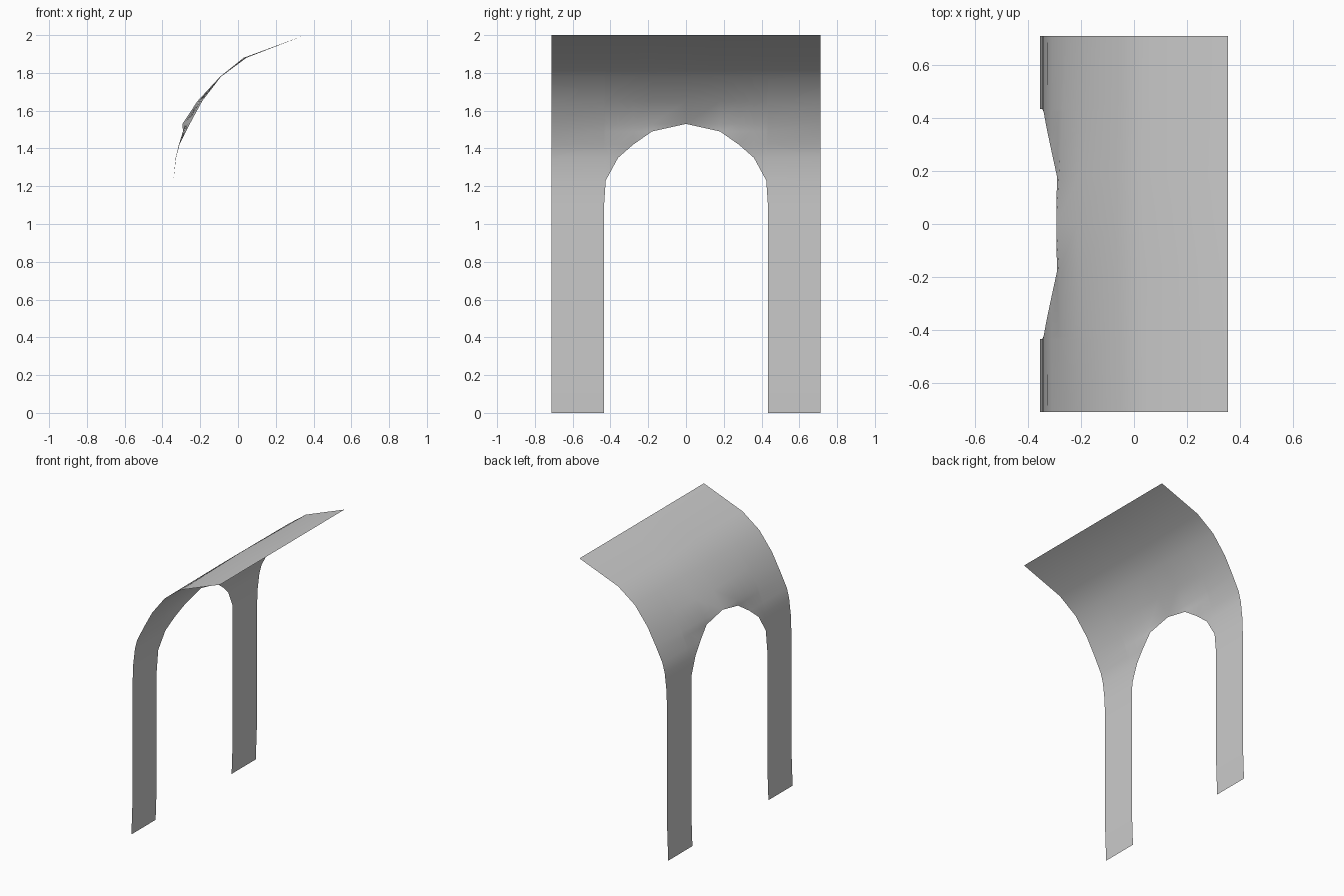
import bpy, bmesh

if "Cube" in bpy.data.objects:
    bpy.data.objects.remove(bpy.data.objects["Cube"])

# Side profile rows: height, x at the side edges, x at the middle
ROWS = [(0, -.356, -.356), (.25, -.347, -.347), (1.08, -.347, -.347),
        (1.23, -.342, -.342), (1.35, -.328, -.332), (1.42, -.31, -.315),
        (1.49, -.275, -.297), (1.53, -.255, -.294), (1.65, -.19, -.215),
        (1.78, -.09, -.095), (1.88, .045, .03), (2.0, .355, .355)]
# Half of the arched opening: y, height where the sheet begins
HALF = [(.18, 1.49), (.28, 1.42), (.36, 1.35), (.425, 1.23), (.435, 0), (.712, 0)]
COLS = [(-y, z) for y, z in reversed(HALF)] + [(0, 1.53)] + HALF


def make_arched_sheet(name):
    bm = bmesh.new()
    verts = {}

    def vert(c, r):
        y, base = COLS[c]
        while ROWS[r][0] < base:      # lift to the arch outline
            r += 1
        if (c, r) not in verts:
            z, edge, mid = ROWS[r]
            t = abs(y) / .712
            verts[c, r] = bm.verts.new((mid + (edge - mid) * t, y, z))
        return verts[c, r]

    for c in range(len(COLS) - 1):
        for r in range(len(ROWS) - 1):
            if ROWS[r + 1][0] < max(COLS[c][1], COLS[c + 1][1]):
                continue
            loop = [vert(c, r), vert(c, r + 1), vert(c + 1, r + 1), vert(c + 1, r)]
            loop = list(dict.fromkeys(loop))
            if len(loop) > 2:
                bm.faces.new(loop)
    bmesh.ops.recalc_face_normals(bm, faces=bm.faces)
    mesh = bpy.data.meshes.new(name)
    bm.to_mesh(mesh)
    bm.free()
    obj = bpy.data.objects.new(name, mesh)
    bpy.context.collection.objects.link(obj)
    return obj


# Curved canopy sheet standing on two flat legs
sheet = make_arched_sheet("arched_canopy_sheet")
bpy.context.view_layer.objects.active = sheet
sheet.select_set(True)
bpy.ops.object.shade_smooth_by_angle(angle=.8)
